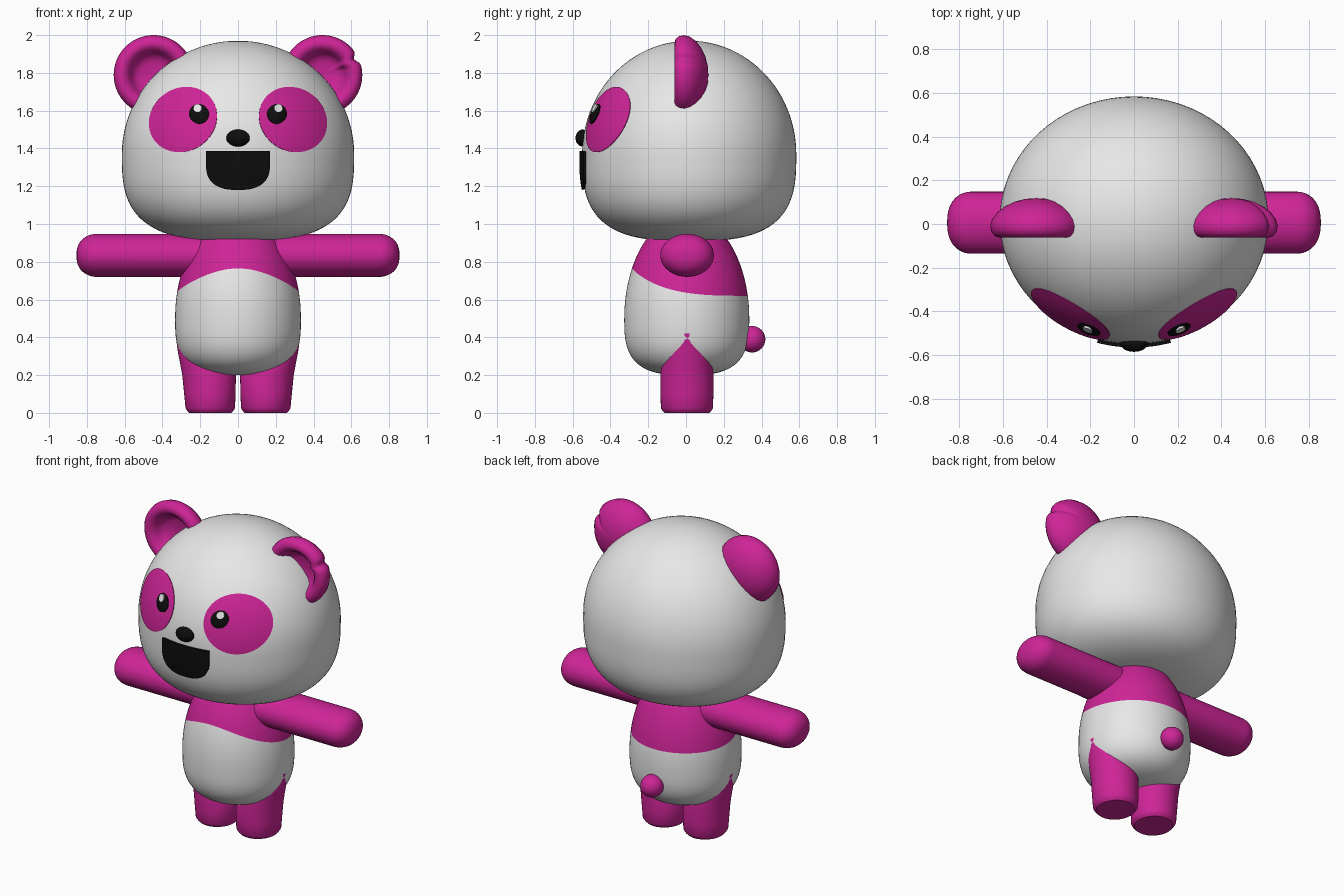
import bpy, bmesh, math
from mathutils import Vector

if "Cube" in bpy.data.objects:
    bpy.data.objects.remove(bpy.data.objects["Cube"])

TAU = 2 * math.pi


def material(name, rgb):
    m = bpy.data.materials.new(name)
    m.diffuse_color = (*rgb, 1)
    m.use_nodes = True
    m.node_tree.nodes["Principled BSDF"].inputs["Base Color"].default_value = m.diffuse_color
    return m


white = material("white", (0.80, 0.80, 0.80))
pink = material("pink", (0.62, 0.018, 0.31))
black = material("black", (0.004, 0.004, 0.004))


def loft(name, rings, mats, split=None, angle=45):
    """Skin a list of equal rings and cap both ends; rows from split on use the second material."""
    bm = bmesh.new()
    rows = [[bm.verts.new(p) for p in ring] for ring in rings]
    n = len(rows[0])
    for i in range(len(rows) - 1):
        for j in range(n):
            k = (j + 1) % n
            f = bm.faces.new((rows[i][j], rows[i][k], rows[i + 1][k], rows[i + 1][j]))
            f.material_index = int(split is not None and i >= split)
    bm.faces.new(rows[0])
    bm.faces.new(rows[-1]).material_index = int(split is not None)
    bmesh.ops.recalc_face_normals(bm, faces=bm.faces)
    me = bpy.data.meshes.new(name)
    bm.to_mesh(me)
    bm.free()
    for m in mats:
        me.materials.append(m)
    ob = bpy.data.objects.new(name, me)
    bpy.context.collection.objects.link(ob)
    bpy.ops.object.select_all(action='DESELECT')
    ob.select_set(True)
    bpy.context.view_layer.objects.active = ob
    bpy.ops.object.shade_smooth_by_angle(angle=math.radians(angle))
    return ob


def egg_scale(z, mid, up, down):
    """Relative radius at height z: round above the middle, squarer below."""
    h, n = ((z - mid) / up, 2) if z > mid else ((mid - z) / down, 3)
    return max(0.0, 1 - h ** n) ** (1 / n)


def egg(name, mid, up, down, rx, ry, yc, seam, mats, rows=24, segs=72):
    """Egg-shaped solid with one row of edges running along the seam height."""
    rings = []
    for i in range(2 * rows + 1):
        ring = []
        for j in range(segs):
            a = TAU * j / segs
            zs, t = seam(a), i / rows
            if t <= 1:
                z = mid - down + (zs - mid + down) * (1 - math.cos(max(t, 0.02) * math.pi / 2))
            else:
                z = zs + (mid + up - zs) * math.sin(min(t - 1, 0.98) * math.pi / 2)
            s = egg_scale(z, mid, up, down)
            ring.append((rx * s * math.cos(a), yc + ry * s * math.sin(a), z))
        rings.append(ring)
    return loft(name, rings, mats, split=rows if len(mats) > 1 else None)


# head
HEAD = (1.37, 0.60, 0.46)
HX, HY, HC = 0.615, 0.567, 0.017
egg("head", *HEAD, HX, HY, HC, lambda a: HEAD[0], [white])

# body with coloured shoulders, the seam rising towards the chest
egg("body", 0.5, 0.55, 0.30, 0.333, 0.331, 0.004,
    lambda a: 0.62 + 0.145 * ((1 - math.sin(a)) / 2) ** 3.2, [white, pink])


def on_face(x, z, lift):
    """Point on the front of the head, lifted outwards."""
    s = egg_scale(z, *HEAD)
    y = HC - HY * math.sqrt(max(0.0, s * s - (x / HX) ** 2))
    p = Vector((x, y, z))
    return p + (p - Vector((0, HC, HEAD[0]))).normalized() * lift


def plate(name, cx, cz, outline, lift, mat, dome=0.0, segs=56, rows=12):
    """Thin plate that follows the face; outline(angle) gives offsets from the centre."""
    rings = []
    for i in range(rows + 2):
        t = min(1.0, max(0.02, i / rows))
        h = lift + dome * (1 - t * t) if i <= rows else -0.01
        ring = []
        for j in range(segs):
            dx, dz = outline(TAU * j / segs)
            ring.append(on_face(cx + dx * t, cz + dz * t, h))
        rings.append(ring)
    return loft(name, rings, [mat])


def oval(rx, rz, shear=0.0):
    return lambda a: (rx * math.cos(a) + shear * math.sin(a), rz * math.sin(a))


def grin(a):
    """Flat top edge, deep rounded lower edge."""
    x, z = math.cos(a), math.sin(a)
    if z >= 0:
        k = 1 / max(abs(x), abs(z))
        return 0.165 * x * k, 0.065 * min(1, z * k * 8)
    k = (abs(x) ** 2.6 + abs(z) ** 2.6) ** (-1 / 2.6)
    return 0.165 * x * k, 0.135 * z * k


def ellipsoid(name, c, r, mat, rows=20, segs=32):
    rings = []
    for i in range(rows + 1):
        p = math.pi * (min(max(i, 0.1), rows - 0.1) / rows - 0.5)
        rings.append([(c[0] + r[0] * math.cos(p) * math.cos(TAU * j / segs),
                       c[1] + r[1] * math.cos(p) * math.sin(TAU * j / segs),
                       c[2] + r[2] * math.sin(p)) for j in range(segs)])
    return loft(name, rings, [mat])


# face
plate("mouth", 0, 1.32, grin, 0.015, black)
ellipsoid("nose", (0, -0.547, 1.455), (0.062, 0.038, 0.045), black)
ellipsoid("tail", (0, 0.35, 0.39), (0.07, 0.07, 0.07), pink)

# ear cross-section: radius and depth, from the back dome over the rim to the bowl
EAR = [(0.004, 0.118), (0.05, 0.115), (0.10, 0.102), (0.145, 0.08), (0.18, 0.052),
       (0.203, 0.02), (0.211, -0.01), (0.205, -0.037), (0.19, -0.055), (0.168, -0.062),
       (0.146, -0.055), (0.128, -0.035), (0.115, -0.008), (0.10, 0.014), (0.07, 0.026), (0.004, 0.03)]
# leg sections: height, centre x, half width, half depth
LEG = [(0.008, 0.147, 0.112, 0.118), (0.012, 0.147, 0.123, 0.130), (0.025, 0.147, 0.131, 0.138),
       (0.10, 0.149, 0.136, 0.140), (0.20, 0.153, 0.142, 0.141), (0.26, 0.173, 0.133, 0.134),
       (0.32, 0.200, 0.118, 0.125), (0.42, 0.240, 0.0915, 0.095)]

for s, side in ((-1, "right"), (1, "left")):
    plate(side + "_eye_patch", s * 0.29, 1.552, oval(0.178, 0.172, -0.02 * s), 0.004, pink)
    plate(side + "_eye", s * 0.204, 1.58, oval(0.051, 0.051), 0.010, black, dome=0.012, segs=32, rows=6)
    plate(side + "_eye_glint", s * 0.206, 1.605, oval(0.021, 0.021), 0.022, white, segs=20, rows=3)

    # ears, one with a small nick in the outer rim
    rings = []
    for r, y in EAR:
        ring = []
        for j in range(80):
            a = TAU * j / 80
            nick = 0.12 * math.exp(-((a - 0.46) / 0.11) ** 2) if s > 0 else 0
            rr = r * (1 - nick)
            ring.append((s * (0.447 + rr * math.cos(a)), y, 1.789 + rr * math.sin(a)))
        rings.append(ring)
    loft(side + "_ear", rings, [pink], angle=60)

    # arms: oval tubes with rounded hands
    rings = []
    sections = [(0.15, 1.0), (0.45, 1.0)]
    sections += [(0.745 + 0.11 * math.sin(p), math.cos(p) ** 0.8)
                 for p in (math.pi / 2 * i / 12 for i in range(12))] + [(0.855, 0.06)]
    for x, k in sections:
        rings.append([(s * x, 0.006 + 0.142 * k * math.cos(TAU * j / 40),
                       0.834 + 0.114 * k * math.sin(TAU * j / 40)) for j in range(40)])
    loft(side + "_arm", rings, [pink])

    # legs
    loft(side + "_leg", [[(s * (cx + rx * math.cos(TAU * j / 48)), 0.005 + ry * math.sin(TAU * j / 48),
                           z - 0.008 if z < 0.01 else z) for j in range(48)]
                         for z, cx, rx, ry in LEG], [pink])
